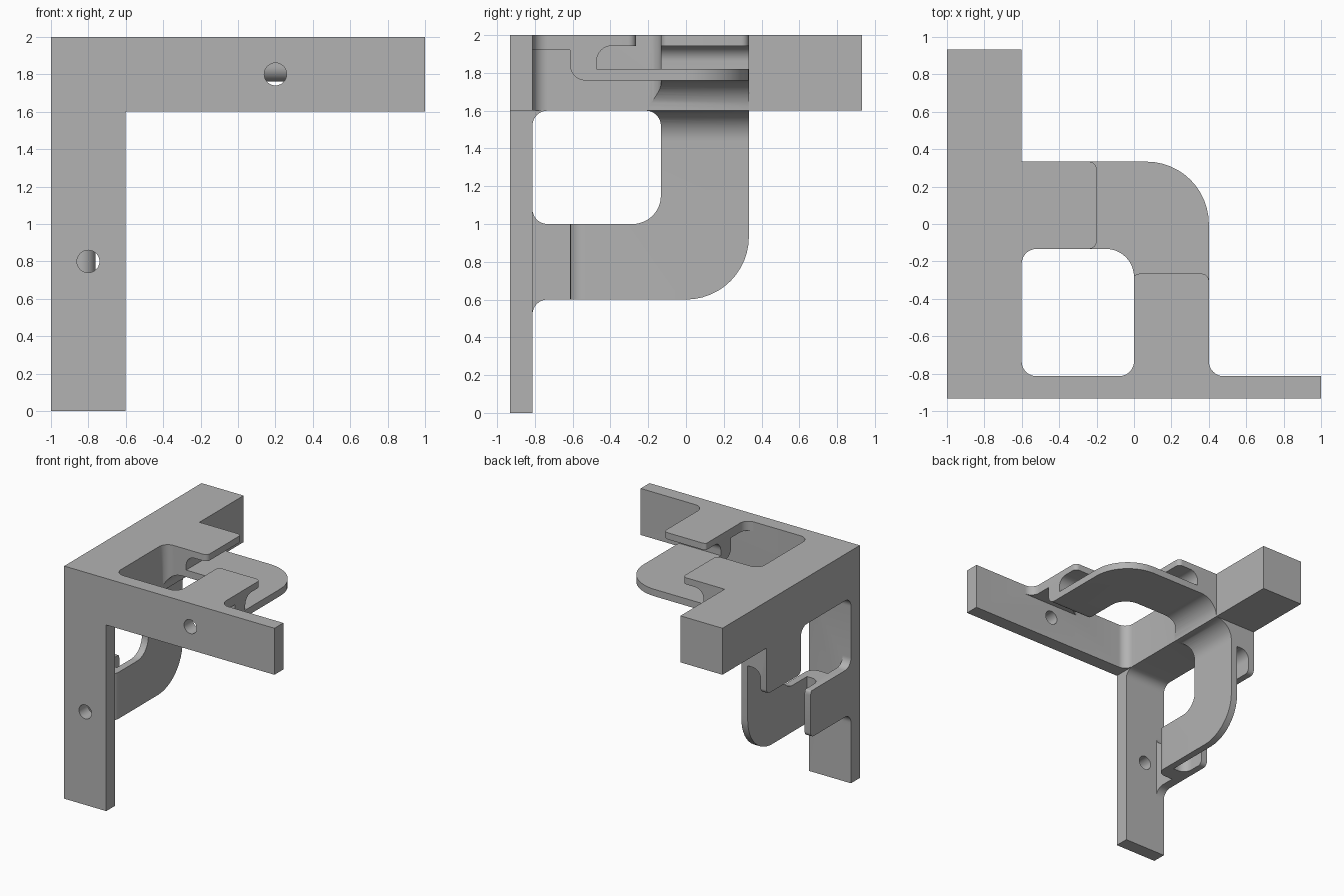
import bpy, bmesh, math
from mathutils import Vector, Matrix

if "Cube" in bpy.data.objects:
    bpy.data.objects.remove(bpy.data.objects["Cube"])

grey = bpy.data.materials.new("plain_grey")
grey.use_nodes = True
COLOUR = (0.45, 0.45, 0.45, 1)
grey.diffuse_color = COLOUR
grey.node_tree.nodes["Principled BSDF"].inputs["Base Color"].default_value = COLOUR


def rounded(corners, steps=12):
    """Outline from (u, v) or (u, v, radius) corners."""
    out, n = [], len(corners)
    for i, c in enumerate(corners):
        p = Vector(c[:2])
        if len(c) == 2:
            out.append(p)
            continue
        a = (Vector(corners[i - 1][:2]) - p).normalized()
        b = (Vector(corners[(i + 1) % n][:2]) - p).normalized()
        r = c[2]
        centre = p + (a + b) * r          # all corners are right angles
        for k in range(steps + 1):
            t = math.pi / 2 * k / steps
            out.append(centre - b * r * math.cos(t) - a * r * math.sin(t))
    return out


def prism(name, outline, axis, lo, hi):
    """Extrude a flat outline along x, y or z."""
    def place(p, d):
        return {"x": (d, p.x, p.y), "y": (p.x, d, p.y), "z": (p.x, p.y, d)}[axis]
    bm = bmesh.new()
    face = bm.faces.new([bm.verts.new(place(p, lo)) for p in outline])
    moved = bmesh.ops.extrude_face_region(bm, geom=[face])["geom"]
    step = Vector(place(Vector((0, 0)), hi - lo))
    bmesh.ops.translate(bm, vec=step, verts=[g for g in moved if isinstance(g, bmesh.types.BMVert)])
    bmesh.ops.recalc_face_normals(bm, faces=bm.faces)
    mesh = bpy.data.meshes.new(name)
    bm.to_mesh(mesh)
    bm.free()
    mesh.materials.append(grey)
    obj = bpy.data.objects.new(name, mesh)
    bpy.context.collection.objects.link(obj)
    return obj


def box(name, x, y, z):
    pts = [Vector((x[i], y[j])) for i, j in ((0, 0), (1, 0), (1, 1), (0, 1))]
    return prism(name, pts, "z", *z)


def combine(obj, other, operation):
    """Apply a boolean and discard the second object."""
    mod = obj.modifiers.new("combine", "BOOLEAN")
    mod.object, mod.operation, mod.solver = other, operation, "EXACT"
    bpy.context.view_layer.objects.active = obj
    bpy.ops.object.modifier_apply(modifier=mod.name)
    bpy.data.objects.remove(other)


def tidy(bm):
    bmesh.ops.remove_doubles(bm, verts=bm.verts, dist=0.0005)
    bmesh.ops.dissolve_limit(bm, angle_limit=0.01, verts=bm.verts, edges=bm.edges)


FRONT, PLATE, BACK = -0.933, -0.813, 0.933
INNER, OUTER, LIP = -0.133, 0.333, -0.265

# Angled front plate and the beam running back from its corner
body = prism("corner_bracket", [Vector(p) for p in (
    (-1, 0), (-0.6, 0), (-0.6, 1.6), (1, 1.6), (1, 2), (-1, 2))], "y", FRONT, PLATE)
combine(body, box("beam", (-1, -0.6), (PLATE - 0.05, BACK), (1.6, 2)), "UNION")

# Stepped clip that grows from the plate
hook = prism("hook", rounded([
    (-0.9, 2.1), (LIP, 2.1), (LIP, 1.943), (-0.473, 1.943, 0.08), (-0.473, 1.82),
    (0.5, 1.82), (0.5, 1.76), (-0.613, 1.76, 0.08), (-0.613, 1.92), (-0.9, 1.92)]),
    "x", -0.12, 0.55)

# Clip that grows from the beam, with a wide fillet below
combine(hook, prism("beam_clip", rounded([
    (-0.8, 2.1), (-0.2, 2.1), (-0.2, 1.943), (-0.4, 1.943, 0.08), (-0.4, 1.82),
    (0.3, 1.82), (0.3, 1.76), (-0.6, 1.76, 0.16), (-0.6, 1.5), (-0.8, 1.5)]),
    "y", -0.3, 0.45), "UNION")

# Trim both clips to the curved arm seen in plan
combine(hook, prism("arm_plan", rounded([
    (-0.7, OUTER), (0.4, OUTER, 0.333), (0.4, PLATE, 0.08), (0.5, PLATE), (0.5, -0.87),
    (-0.1, -0.87), (-0.1, PLATE), (0, PLATE, 0.08), (0, INNER, 0.15),
    (-0.6, INNER, 0.08), (-0.6, -0.24), (-0.7, -0.24)]), "z", 1.6, 2), "INTERSECT")

# Round the free corners of the two lips
bm = bmesh.new()
bm.from_mesh(hook.data)
tidy(bm)
tips = []
for e in bm.edges:
    a, b = (v.co for v in e.verts)
    upright = abs(a.x - b.x) + abs(a.y - b.y) < 0.001 and min(a.z, b.z) > 1.9
    if upright and (abs(a.y - LIP) < 0.002 and a.x > -0.05 or abs(a.x + 0.2) < 0.002):
        tips.append(e)
bmesh.ops.bevel(bm, geom=tips, offset=0.04, segments=6, profile=0.5, affect="EDGES")
bm.to_mesh(hook.data)
bm.free()

# Rounded inner corner between plate and beam
gusset = prism("gusset", rounded([
    (-0.7, -0.87), (-0.5, -0.87), (-0.5, PLATE), (-0.6, PLATE, 0.08),
    (-0.6, -0.7), (-0.7, -0.7)]), "z", 1.6, 2)

# Each part appears again with the x and z directions exchanged
swap = Matrix(((0, 0, -1, 1), (0, 1, 0, 0), (-1, 0, 0, 1), (0, 0, 0, 1)))
for part in (hook, gusset):
    twin = part.copy()
    twin.data = part.data.copy()
    bpy.context.collection.objects.link(twin)
    twin.data.transform(swap)
    twin.data.flip_normals()
    combine(body, part, "UNION")
    combine(body, twin, "UNION")

# Screw holes through the plate
for x, z in ((0.2, 1.8), (-0.8, 0.8)):
    ring = [Vector((x + 0.06 * math.cos(k * math.pi / 16), z + 0.06 * math.sin(k * math.pi / 16)))
            for k in range(32)]
    combine(body, prism("hole_cutter", ring, "y", FRONT - 0.1, PLATE + 0.04), "DIFFERENCE")

bm = bmesh.new()
bm.from_mesh(body.data)
tidy(bm)
bm.to_mesh(body.data)
bm.free()

bpy.ops.object.select_all(action="DESELECT")
body.select_set(True)
bpy.context.view_layer.objects.active = body
bpy.ops.object.shade_smooth_by_angle(angle=math.radians(30))
